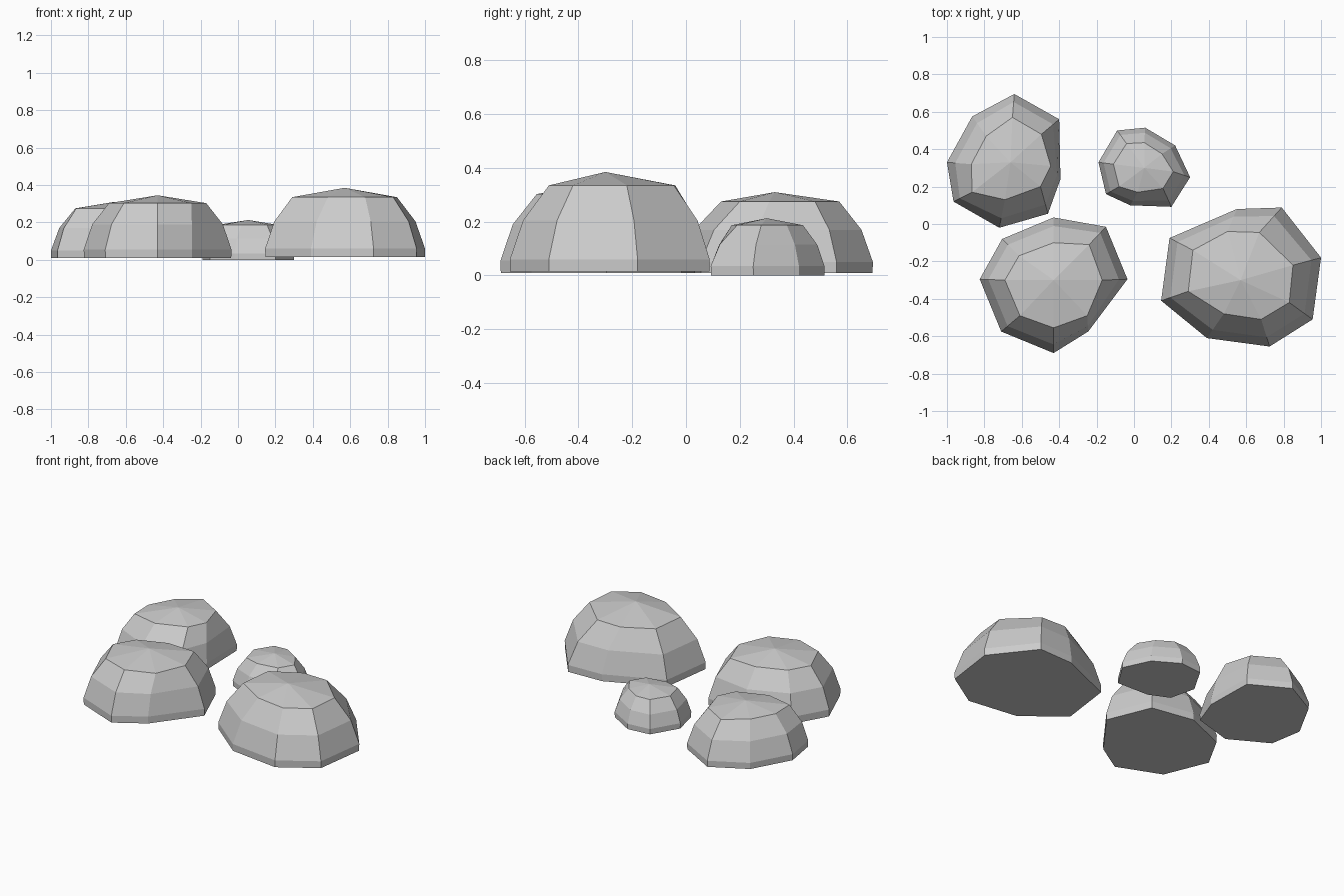
import bpy, bmesh


def rock(name, base, shoulder, apex, floor, heights):
    """Low-poly boulder: stacked eight-sided rings, fan top, flat underside."""
    low, mid, high = heights
    # each ring: height and blend from shoulder outline (0) to base outline (1)
    levels = [(floor, 0.99), (low, 1.0), (mid, 0.66), (high, 0.0)]
    bm = bmesh.new()
    rings = []
    for z, t in levels:
        rings.append([bm.verts.new((s[0] + (b[0] - s[0]) * t,
                                    s[1] + (b[1] - s[1]) * t, z))
                      for b, s in zip(base, shoulder)])
    n = len(base)
    top = bm.verts.new(apex)
    bm.faces.new(rings[0])
    for i in range(n):
        j = (i + 1) % n
        for a, b in zip(rings, rings[1:]):
            bm.faces.new((a[i], a[j], b[j], b[i]))
        bm.faces.new((rings[-1][i], rings[-1][j], top))
    bmesh.ops.recalc_face_normals(bm, faces=bm.faces[:])
    mesh = bpy.data.meshes.new(name)
    bm.to_mesh(mesh)
    bm.free()
    obj = bpy.data.objects.new(name, mesh)
    bpy.context.collection.objects.link(obj)
    return obj


# large boulder, front right
rock("large_rock",
     [(.145, -.41), (.19, -.075), (.55, .08), (.79, .088),
      (1.0, -.18), (.955, -.51), (.725, -.655), (.39, -.61)],
     [(.29, -.36), (.315, -.14), (.50, -.04), (.67, -.045),
      (.85, -.22), (.83, -.42), (.68, -.51), (.48, -.48)],
     (.57, -.30, .385), .015, (.06, .205, .335))

# medium boulder, front left
rock("front_left_rock",
     [(-.825, -.295), (-.705, -.08), (-.43, .035), (-.15, -.015),
      (-.035, -.295), (-.245, -.575), (-.43, -.69), (-.71, -.575)],
     [(-.69, -.30), (-.615, -.17), (-.43, -.10), (-.24, -.11),
      (-.17, -.30), (-.25, -.49), (-.43, -.555), (-.61, -.49)],
     (-.43, -.30, .345), .01, (.055, .19, .303))

# medium boulder, back left
rock("back_left_rock",
     [(-1.0, .33), (-.865, .575), (-.64, .695), (-.40, .56),
      (-.393, .24), (-.46, .055), (-.72, -.02), (-.965, .12)],
     [(-.87, .32), (-.79, .47), (-.65, .57), (-.495, .48),
      (-.445, .31), (-.50, .20), (-.69, .13), (-.865, .17)],
     (-.66, .33, .31), .01, (.05, .17, .275))

# small stone, back centre
rock("small_rock",
     [(-.19, .33), (-.09, .50), (.06, .515), (.22, .42),
      (.30, .25), (.20, .092), (-.02, .10), (-.15, .16)],
     [(-.11, .32), (-.04, .43), (.055, .435), (.15, .375),
      (.21, .28), (.155, .19), (.02, .17), (-.08, .20)],
     (.055, .30, .213), 0.0, (.035, .115, .187))
